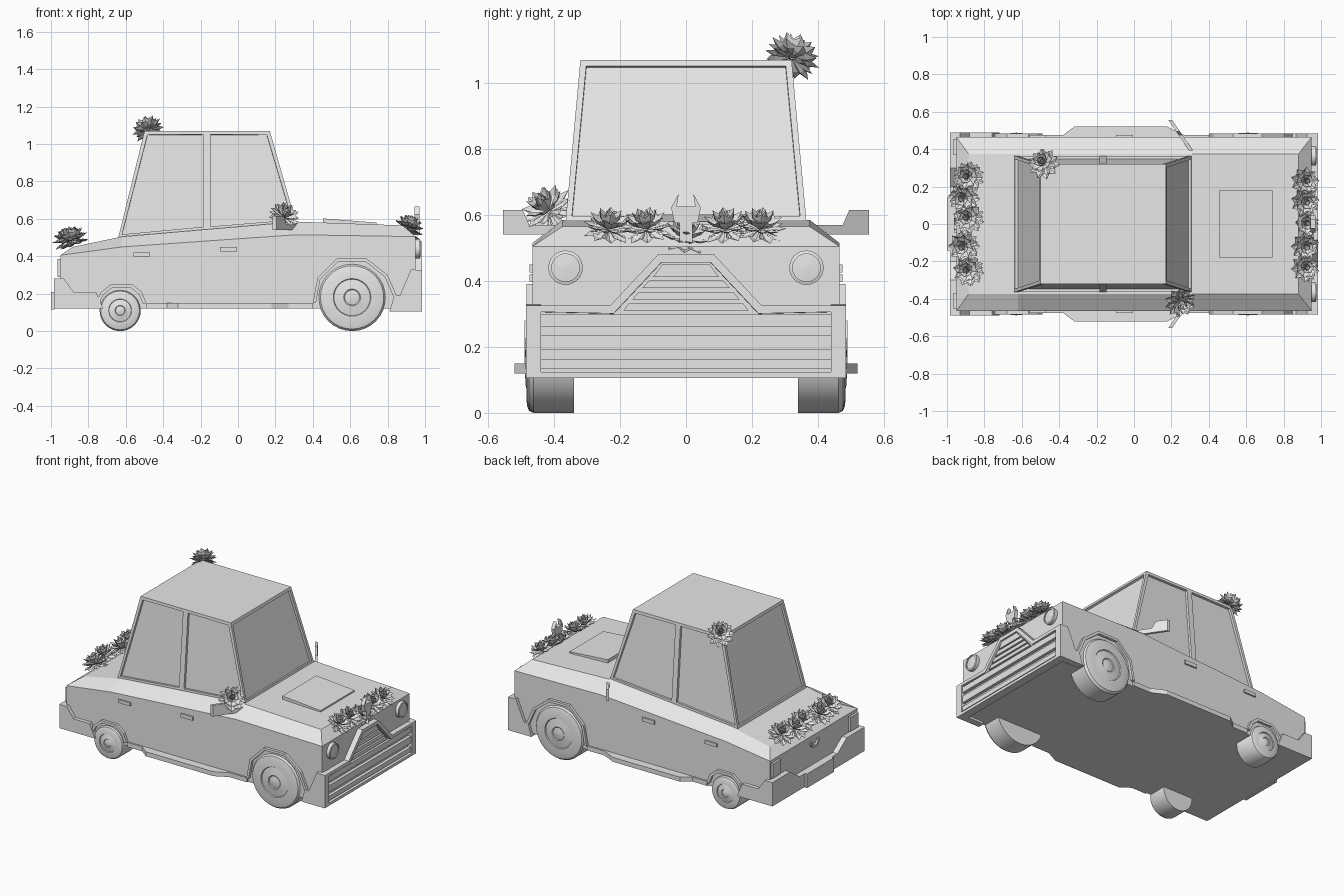
import bpy
import bmesh
import math
from mathutils import Vector, Matrix

cube = bpy.data.objects.get("Cube")
if cube:
    bpy.data.objects.remove(cube)

GREY = (0.8, 0.8, 0.8, 1)
paint = bpy.data.materials.new("plain_grey")
paint.use_nodes = True
paint.diffuse_color = GREY
paint.node_tree.nodes["Principled BSDF"].inputs["Base Color"].default_value = GREY


def finish(name, bm, recalc=True, smooth=False):
    if recalc:
        bmesh.ops.recalc_face_normals(bm, faces=bm.faces[:])
    mesh = bpy.data.meshes.new(name)
    bm.to_mesh(mesh)
    bm.free()
    mesh.materials.append(paint)
    obj = bpy.data.objects.new(name, mesh)
    bpy.context.collection.objects.link(obj)
    if smooth:
        bpy.ops.object.select_all(action='DESELECT')
        obj.select_set(True)
        bpy.context.view_layer.objects.active = obj
        bpy.ops.object.shade_smooth_by_angle(angle=math.radians(35))
    return obj


def prism_mesh(points, axis, lo, hi):
    """Extrude a 2D outline along an axis between lo and hi."""
    place = {'x': lambda u, v, w: (w, u, v),
             'y': lambda u, v, w: (u, w, v),
             'z': lambda u, v, w: (u, v, w)}[axis]
    bm = bmesh.new()
    a, b = [[bm.verts.new(place(u, v, w)) for u, v in points] for w in (lo, hi)]
    bm.faces.new(a)
    bm.faces.new(b)
    for i in range(len(a)):
        j = (i + 1) % len(a)
        bm.faces.new((a[i], a[j], b[j], b[i]))
    bmesh.ops.recalc_face_normals(bm, faces=bm.faces[:])
    return bm


def prism(name, points, axis, lo, hi):
    return finish(name, prism_mesh(points, axis, lo, hi))


def box(name, x, y, z):
    return prism(name, [(x[0], y[0]), (x[1], y[0]), (x[1], y[1]), (x[0], y[1])], 'z', *z)


def mirrored(half):
    return half + [(-u, v) for u, v in reversed(half)]


# Body: lofted lower shell with a chamfered shoulder
stations = [(-.95, .405, -.885, .45), (-.62, .45, -.62, .505),
            (.31, .515, .31, .585), (.95, .505, .88, .565)]
bm = bmesh.new()
rings = []
for xs, zs, xd, zd in stations:
    half = [(xs, .465, .12), (xs, .465, zs), (xd, .375, zd)]
    ring = half + [(x, -y, z) for x, y, z in reversed(half)]
    rings.append([bm.verts.new(p) for p in ring])
for a, b in zip(rings, rings[1:]):
    for i in range(6):
        j = (i + 1) % 6
        bm.faces.new((a[i], a[j], b[j], b[i]))
for r in (rings[0], rings[-1]):
    bm.faces.new((r[0], r[1], r[4], r[5]))
    bm.faces.new(r[1:5])
finish("body", bm)

# Cabin: tapered box with recessed windows
bm = bmesh.new()
low = [(-.64, .50), (-.165, .54), (.31, .58)]
high = [-.5, -.165, .17]
grid = {}
for s in (1, -1):
    for i in range(3):
        grid[s, 0, i] = bm.verts.new((low[i][0], s * .365, low[i][1]))
        grid[s, 1, i] = bm.verts.new((high[i], s * .32, 1.07))
windows = []
for s in (1, -1):
    for i in (0, 1):
        windows.append(bm.faces.new((grid[s, 0, i], grid[s, 0, i + 1],
                                     grid[s, 1, i + 1], grid[s, 1, i])))
for i in (0, 2):
    windows.append(bm.faces.new((grid[1, 0, i], grid[-1, 0, i],
                                 grid[-1, 1, i], grid[1, 1, i])))
for level in (0, 1):
    bm.faces.new([grid[1, level, i] for i in range(3)]
                 + [grid[-1, level, i] for i in (2, 1, 0)])
bmesh.ops.recalc_face_normals(bm, faces=bm.faces[:])
bmesh.ops.inset_individual(bm, faces=windows, thickness=.026, depth=0)
bmesh.ops.inset_individual(bm, faces=windows, thickness=.001, depth=-.015)
finish("cabin", bm, recalc=False)

# Hood scoop
prism("hood_scoop", [(.455, .56), (.455, .602), (.74, .58), (.74, .55)], 'y', -.18, .18)

# Front bumper with recessed grille
outline = mirrored([(.485, .105), (.485, .325), (.23, .325), (.085, .48)])
bm = prism_mesh(outline, 'x', .93, .985)
front = [f for f in bm.faces if f.normal.x > .9]
bmesh.ops.inset_individual(bm, faces=front, thickness=.026, depth=0)
bmesh.ops.inset_individual(bm, faces=front, thickness=.001, depth=-.028)
finish("front_bumper", bm, recalc=False)
slats = [(.133, .163, .455, .455), (.19, .235, .455, .455), (.26, .298, .455, .455),
         (.31, .333, .19, .172), (.343, .367, .163, .143), (.378, .403, .133, .11),
         (.412, .452, .10, .07)]
for z0, z1, w0, w1 in slats:
    prism("grille_slat", mirrored([(w0, z0), (w1, z1)]), 'x', .95, .978)

# Rear bumper, plate and boot handle
prism("rear_bumper", mirrored([(.49, .12), (.49, .28), (.3, .28), (.2, .21)]), 'x', -.985, -.94)
box("rear_plate", (-1, -.98), (-.143, .143), (.115, .21))
arc = [math.pi * (1 + k / 8) for k in range(9)]
prism("boot_handle", [(.045 * math.cos(t), .37 + .045 * math.sin(t)) for t in arc]
      + [(.03 * math.cos(t), .37 + .03 * math.sin(t)) for t in reversed(arc)],
      'x', -.962, -.945)


def lathe(name, profile, centre, axis, sides=32):
    """Spin (radius, offset) pairs around the x or y axis."""
    bm = bmesh.new()
    rows = []
    for r, d in profile:
        row = []
        for k in range(sides):
            t = 2 * math.pi * k / sides
            u, v = r * math.cos(t), r * math.sin(t)
            p = (d, u, v) if axis == 'x' else (u, d, v)
            row.append(bm.verts.new(Vector(centre) + Vector(p)))
        rows.append(row)
    for a, b in zip(rows, rows[1:]):
        for k in range(sides):
            j = (k + 1) % sides
            bm.faces.new((a[k], a[j], b[j], b[k]))
    bm.faces.new(rows[0])
    bm.faces.new(rows[-1])
    return finish(name, bm, smooth=True)


arches = {"front": ((.61, .18), .92, [(.40, .15), (.425, .285), (.53, .39),
                                      (.685, .39), (.80, .30), (.85, .185)]),
          "rear": ((-.63, .11), .87, [(-.76, .15), (-.735, .205), (-.68, .25),
                                      (-.565, .25), (-.515, .21), (-.49, .15)])}

# Parts repeated on both sides of the car
for s, side in ((1, "far"), (-1, "near")):
    for end, ((cx, cz), k, outer) in arches.items():
        inner = [(cx + (x - cx) * k, cz + (z - cz) * k) for x, z in outer]
        prism(f"{end}_arch_{side}", outer + inner[::-1], 'y', s * .45, s * .483)
        tyre = [(1, .34), (1, .462), (.94, .476), (.8, .482), (.56, .484),
                (.54, .478), (.25, .486), (.22, .482), (.03, .488)]
        lathe(f"{end}_wheel_{side}", [(r * cz, s * d) for r, d in tyre], (cx, 0, cz), 'y')

    prism(f"front_bumper_wing_{side}",
          [(.81, .105), (.985, .105), (.985, .325), (.925, .33), (.865, .19), (.835, .19)],
          'y', s * .44, s * .485)
    prism(f"rear_bumper_wing_{side}",
          [(-.985, .12), (-.985, .28), (-.93, .28), (-.88, .21), (-.76, .21), (-.72, .12)],
          'y', s * .44, s * .49)
    prism(f"running_board_{side}",
          [(x, s * y) for x, y in [(-.49, .45), (-.49, .475), (-.38, .475), (-.32, .52),
                                   (.18, .52), (.27, .475), (.4, .475), (.4, .45)]],
          'z', .12, .15)
    box(f"rear_handle_{side}", (-.56, -.47), (s * .45, s * .475), (.398, .42))
    box(f"front_handle_{side}", (-.095, -.005), (s * .45, s * .475), (.425, .45))
    box(f"tail_light_{side}", (-.965, -.94), (s * .37, s * .455), (.29, .385))
    lathe(f"headlight_{side}", [(.052, .94), (.052, .972), (.042, .975), (.042, .968),
                                (.002, .972)], (0, s * .365, .44), 'x')

    # Wing mirror, swept back as it goes outwards
    bm = prism_mesh([(s * y, z) for y, z in [(.38, .54), (.555, .54), (.555, .615),
                                             (.495, .615), (.475, .57), (.38, .57)]],
                    'x', .29, .31)
    for v in bm.verts:
        v.co.x -= (abs(v.co.y) - .4) * .68
    finish(f"wing_mirror_{side}", bm)

# Horned hood ornament
prism("hood_ornament", mirrored([(.035, .575), (.045, .622), (.022, .665), (.028, .625)]),
      'x', .945, .97)
box("ornament_foot", (.94, .97), (-.02, .02), (.515, .58))


def rosette(name, centre, facing, turn=0.0, size=1.0):
    """Layers of folded, pointed leaves opening along a facing direction."""
    bm = bmesh.new()
    aim = Vector(facing).to_track_quat('Z', 'Y').to_matrix().to_4x4()
    base = Matrix.Translation(centre) @ aim
    for n, tilt, length in ((9, -18, .085), (9, 8, .088), (8, 32, .084),
                            (6, 55, .078), (4, 76, .07)):
        turn += .3
        for k in range(n):
            m = (base @ Matrix.Rotation(turn + 2 * math.pi * k / n, 4, 'Z')
                 @ Matrix.Rotation(-math.radians(tilt), 4, 'Y') @ Matrix.Scale(length * size, 4))
            root, left, right, tip, fold = [bm.verts.new(m @ Vector(p)) for p in (
                (.05, 0, 0), (.6, .32, .06), (.6, -.32, .06), (1, 0, .05), (.6, 0, -.06))]
            for tri in ((root, fold, left), (root, right, fold),
                        (fold, tip, left), (fold, right, tip)):
                bm.faces.new(tri)
    return finish(name, bm, recalc=False)


# Flowers along the tail, along the nose, on the roof and on a mirror
for i, y in enumerate((-.25, -.12, .03, .14, .25)):
    rosette("tail_flower", (-.895 + .012 * (-1) ** i, y, .485), (-.35, .1 * (-1) ** i, 1), i)
for i, y in enumerate((-.235, -.12, .0, .12, .225)):
    lift = -.03 if y == 0 else 0
    rosette("nose_flower", (.912, y, .555 + lift), (.3, .12 * (-1) ** i, 1), i * 1.3, .92)
rosette("roof_flower", (-.48, .32, 1.075), (-.4, .45, .8))
rosette("mirror_flower", (.245, -.415, .61), (.45, -.5, .7), .5)
